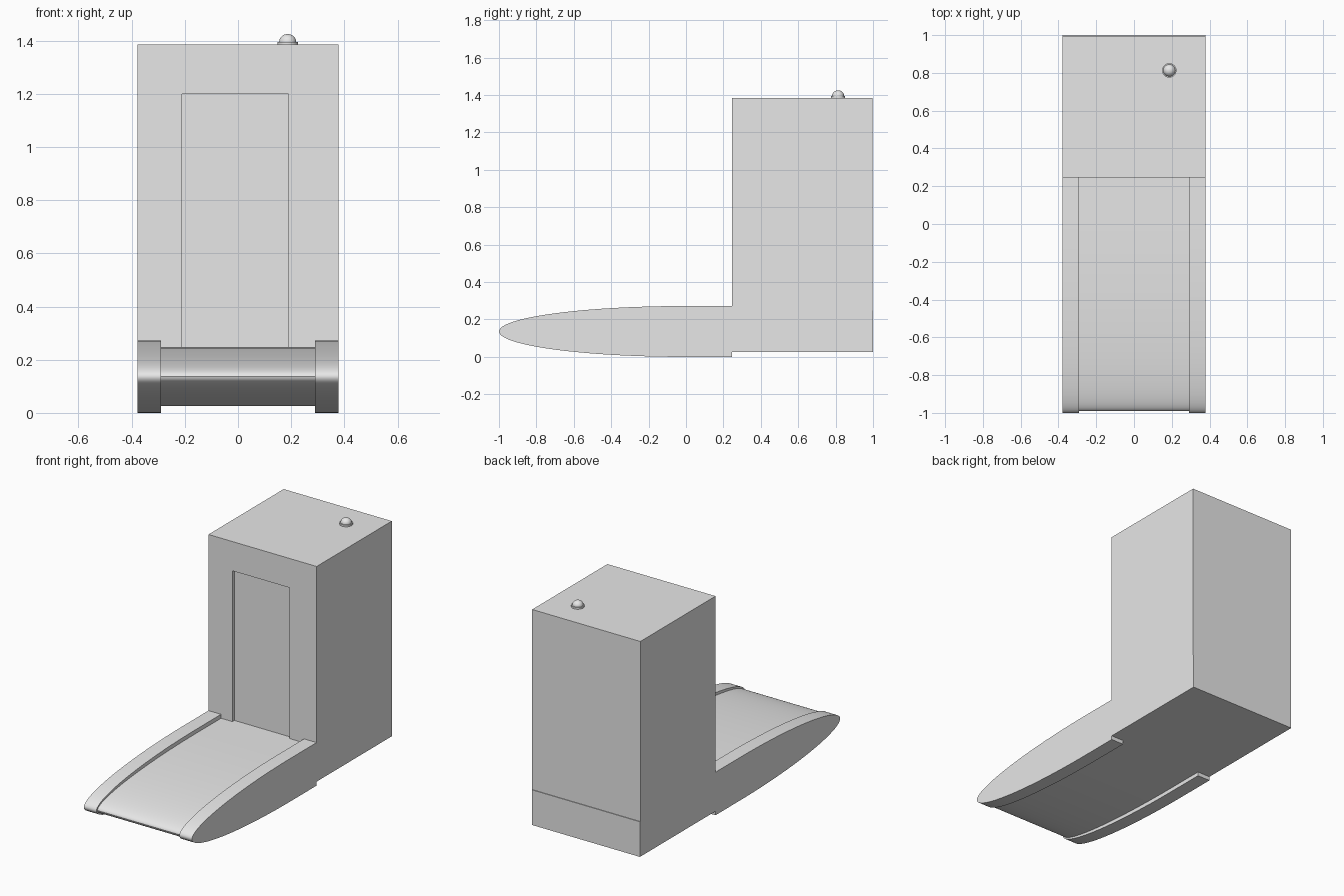
import bpy, bmesh, math
from mathutils import Vector

if "Cube" in bpy.data.objects:
    bpy.data.objects.remove(bpy.data.objects["Cube"], do_unlink=True)

grey = bpy.data.materials.new("light grey")
grey.use_nodes = True
grey.diffuse_color = (0.8, 0.8, 0.8, 1)
grey.node_tree.nodes["Principled BSDF"].inputs["Base Color"].default_value = (0.8, 0.8, 0.8, 1)

HALF_WIDTH = 0.378
RAIL_INNER = 0.29
MID_Z = 0.136
FRONT_Y, BACK_Y = 0.245, 1.0


def finish(name, bm):
    bmesh.ops.recalc_face_normals(bm, faces=bm.faces)
    mesh = bpy.data.meshes.new(name)
    bm.to_mesh(mesh)
    bm.free()
    mesh.materials.append(grey)
    obj = bpy.data.objects.new(name, mesh)
    bpy.context.collection.objects.link(obj)
    bpy.ops.object.select_all(action='DESELECT')
    obj.select_set(True)
    bpy.context.view_layer.objects.active = obj
    bpy.ops.object.shade_smooth_by_angle(angle=math.radians(30))
    return obj


def box(bm, low, high):
    verts = bmesh.ops.create_cube(bm, size=1)["verts"]
    for v in verts:
        v.co = Vector([l + (c + 0.5) * (h - l) for l, h, c in zip(low, high, v.co)])


def nose_prism(name, x0, x1, length, half_height, end_y, steps=48):
    """Half-ellipse nose with a straight tail, extruded sideways."""
    points = [(end_y, MID_Z + half_height)]
    for i in range(steps + 1):
        a = math.pi / 2 + math.pi * i / steps
        points.append((length * math.cos(a), MID_Z + half_height * math.sin(a)))
    points.append((end_y, MID_Z - half_height))
    bm = bmesh.new()
    face = bm.faces.new([bm.verts.new((x0, y, z)) for y, z in points])
    out = bmesh.ops.extrude_face_region(bm, geom=[face])["geom"]
    moved = [v for v in out if isinstance(v, bmesh.types.BMVert)]
    bmesh.ops.translate(bm, verts=moved, vec=(x1 - x0, 0, 0))
    return finish(name, bm)


# Ramp deck and the two raised side rails
nose_prism("ramp_deck", -RAIL_INNER, RAIL_INNER, 0.99, 0.111, 0.3)
nose_prism("left_rail", RAIL_INNER, HALF_WIDTH, 1.0, MID_Z, FRONT_Y)
nose_prism("right_rail", -HALF_WIDTH, -RAIL_INNER, 1.0, MID_Z, FRONT_Y)

# Base under the cabin
bm = bmesh.new()
box(bm, (-HALF_WIDTH, FRONT_Y, 0.025), (HALF_WIDTH, BACK_Y, 0.247))
finish("cabin_base", bm)

# Cabin with a recessed doorway
bm = bmesh.new()
box(bm, (-HALF_WIDTH, FRONT_Y, 0.2), (HALF_WIDTH, 0.996, 1.385))
for co, no in (((-0.21, 0, 0), (1, 0, 0)), ((0.19, 0, 0), (1, 0, 0)), ((0, 0, 1.2), (0, 0, 1))):
    bmesh.ops.bisect_plane(bm, geom=bm.verts[:] + bm.edges[:] + bm.faces[:],
                           plane_co=co, plane_no=no)
bm.normal_update()
door = [f for f in bm.faces if f.normal.y < -0.9
        and -0.21 < f.calc_center_median().x < 0.19 and f.calc_center_median().z < 1.2]
recess = bmesh.ops.extrude_face_region(bm, geom=door)["geom"]
bmesh.ops.translate(bm, verts=[v for v in recess if isinstance(v, bmesh.types.BMVert)],
                    vec=(0, 0.02, 0))
bmesh.ops.delete(bm, geom=[f for f in door if f.is_valid], context='FACES_ONLY')
finish("cabin", bm)

# Roof lamp: a flat collar with a dome, turned around its axis
profile = [(0, 1.385), (0.038, 1.385), (0.038, 1.396), (0.032, 1.396)]
profile += [(0.032 * math.cos(a), 1.396 + 0.029 * math.sin(a))
            for a in (math.pi / 2 * i / 8 for i in range(1, 9))]
bm = bmesh.new()
verts = [bm.verts.new((0.187 + r, 0.813, z)) for r, z in profile]
edges = [bm.edges.new(pair) for pair in zip(verts, verts[1:])]
bmesh.ops.spin(bm, geom=verts + edges, cent=(0.187, 0.813, 0), axis=(0, 0, 1),
               angle=math.tau, steps=32)
bmesh.ops.remove_doubles(bm, verts=bm.verts, dist=0.0001)
finish("roof_lamp", bm)
